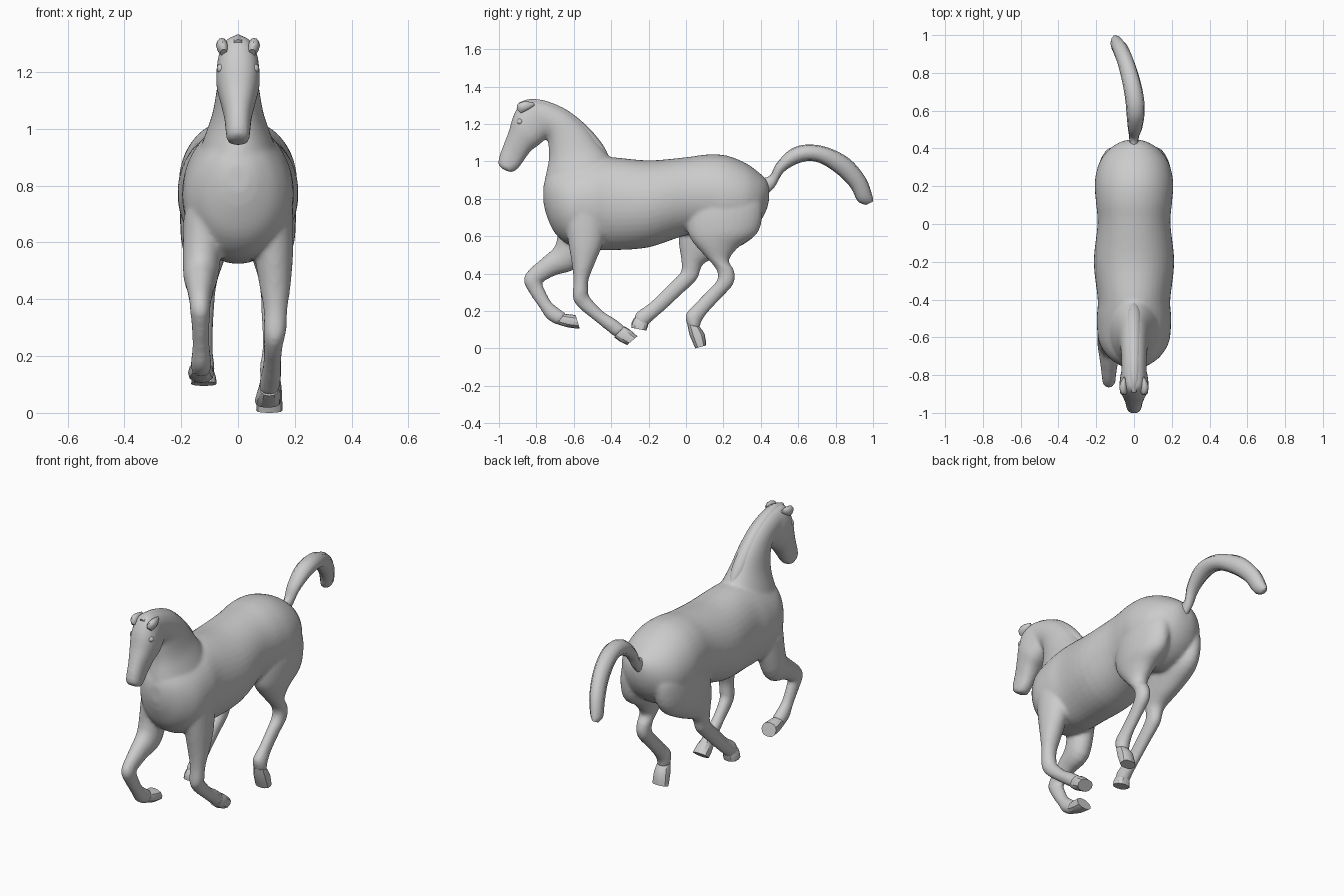
import bpy, bmesh, math
from mathutils import Vector


def spline(rows, steps):
    """Catmull-Rom interpolation between the section rows."""
    rows = [Vector(r) for r in rows]
    out = []
    for i in range(len(rows) - 1):
        p0, p1, p2 = rows[max(i - 1, 0)], rows[i], rows[i + 1]
        p3 = rows[min(i + 2, len(rows) - 1)]
        for k in range(steps):
            t = k / steps
            out.append(0.5 * (2 * p1 + (p2 - p0) * t + (2 * p0 - 5 * p1 + 4 * p2 - p3) * t * t
                              + (3 * p1 - p0 - 3 * p2 + p3) * t ** 3))
    return out + [rows[-1]]


def loft(bm, rows, segs=28, steps=4, power=2.0, groove=0.0):
    """Row: front/top point (y, z), back/bottom point (y, z), centre x, half width."""
    part = bmesh.new()
    rings = []
    for ay, az, by, bz, cx, hw in spline(rows, steps):
        ring = []
        for i in range(segs):
            a = 2 * math.pi * i / segs
            c, s = math.cos(a), math.sin(a)
            g = 1 - groove * (i % 2)
            c = math.copysign(abs(c) ** (2 / power), c) * g
            s = math.copysign(abs(s) ** (2 / power), s) * g
            ring.append(part.verts.new((cx + hw * s, (ay + by) / 2 + (ay - by) / 2 * c,
                                        (az + bz) / 2 + (az - bz) / 2 * c)))
        rings.append(ring)
    for r, q in zip(rings, rings[1:]):
        for i in range(segs):
            j = (i + 1) % segs
            part.faces.new((r[i], r[j], q[j], q[i]))
    part.faces.new(rings[0])
    part.faces.new(rings[-1])
    bmesh.ops.recalc_face_normals(part, faces=part.faces[:])
    tmp = bpy.data.meshes.new("section")
    part.to_mesh(tmp)
    part.free()
    bm.from_mesh(tmp)
    bpy.data.meshes.remove(tmp)


def finish(bm, name, angle=40):
    me = bpy.data.meshes.new(name)
    bm.to_mesh(me)
    bm.free()
    ob = bpy.data.objects.new(name, me)
    bpy.context.collection.objects.link(ob)
    bpy.ops.object.select_all(action='DESELECT')
    ob.select_set(True)
    bpy.context.view_layer.objects.active = ob
    bpy.ops.object.shade_smooth_by_angle(angle=math.radians(angle))
    return ob


torso = [(-.762, .87, -.762, .78, 0, .035), (-.745, .92, -.745, .71, 0, .08), (-.70, .96, -.70, .615, 0, .14),
         (-.62, .98, -.62, .55, 0, .187), (-.5, 1.01, -.5, .53, 0, .197), (-.4, 1.022, -.4, .525, 0, .192),
         (-.2, 1.005, -.2, .54, 0, .213), (0, 1.022, 0, .605, 0, .193), (.12, 1.037, .12, .61, 0, .202),
         (.22, 1.03, .22, .58, 0, .208), (.32, .99, .32, .61, 0, .186), (.39, .94, .39, .67, 0, .138),
         (.43, .9, .43, .74, 0, .08), (.445, .86, .445, .80, 0, .035)]
neck = [(-.74, .72, -.38, .80, 0, .175), (-.762, .82, -.36, .93, 0, .15), (-.755, .90, -.40, 1.01, 0, .123),
        (-.735, 1.0, -.46, 1.09, 0, .092),
        (-.735, 1.08, -.53, 1.18, 0, .076), (-.745, 1.13, -.63, 1.265, 0, .068),
        (-.78, 1.15, -.74, 1.315, 0, .066), (-.82, 1.17, -.83, 1.33, 0, .066)]
head = [(-.79, 1.325, -.72, 1.16, 0, .06), (-.87, 1.322, -.75, 1.12, 0, .072), (-.92, 1.25, -.79, 1.085, 0, .077),
        (-.948, 1.16, -.83, 1.055, 0, .064), (-.975, 1.09, -.87, 1.0, 0, .049),
        (-.997, 1.03, -.895, .965, 0, .044), (-1.003, .985, -.925, .943, 0, .039),
        (-.985, .962, -.945, .943, 0, .026)]
front_leg_right = [(-.66, .80, -.42, .78, .12, .072), (-.635, .60, -.44, .58, .125, .07),
                   (-.61, .45, -.485, .46, .13, .056), (-.602, .36, -.52, .37, .132, .042),
                   (-.605, .27, -.522, .31, .13, .04), (-.57, .215, -.515, .275, .125, .034),
                   (-.485, .145, -.445, .2, .12, .031), (-.42, .093, -.38, .158, .115, .036),
                   (-.375, .058, -.325, .115, .11, .037)]
front_leg_left = [(-.68, .72, -.50, .66, -.12, .072), (-.695, .56, -.57, .445, -.13, .064),
                  (-.76, .49, -.70, .39, -.132, .048), (-.84, .42, -.775, .35, -.133, .037),
                  (-.868, .365, -.772, .35, -.133, .036), (-.843, .305, -.765, .335, -.132, .032),
                  (-.782, .215, -.725, .255, -.13, .03), (-.742, .157, -.672, .208, -.13, .036),
                  (-.685, .123, -.64, .188, -.13, .036)]
hind_leg_right = [(.06, .87, .37, .87, .09, .085), (.01, .74, .41, .76, .106, .095), (.005, .64, .385, .62, .112, .09),
                  (.035, .57, .28, .54, .116, .07), (.105, .49, .23, .47, .118, .048),
                  (.163, .42, .258, .415, .12, .04), (.166, .365, .254, .345, .12, .038),
                  (.117, .31, .184, .265, .118, .032), (.05, .24, .12, .197, .117, .031),
                  (-.002, .18, .082, .143, .115, .038), (.01, .115, .075, .108, .115, .036)]
hind_leg_left = [(.06, .87, .37, .87, -.09, .085), (-.01, .74, .41, .76, -.106, .095), (-.035, .64, .375, .61, -.112, .09),
                 (-.04, .57, .24, .52, -.116, .07), (-.028, .49, .105, .46, -.118, .048),
                 (-.023, .43, .075, .415, -.12, .04), (-.038, .395, .057, .367, -.12, .037),
                 (-.107, .328, -.042, .272, -.12, .032), (-.194, .243, -.133, .188, -.12, .031),
                 (-.268, .188, -.193, .137, -.12, .038), (-.275, .145, -.208, .118, -.12, .036)]

# body, neck, head and limbs fused into one smooth skin
bm = bmesh.new()
loft(bm, torso, 40, power=2.05)
loft(bm, neck, 36)
loft(bm, head, power=2.3)
for leg in (front_leg_right, front_leg_left, hind_leg_right, hind_leg_left):
    loft(bm, leg)
body = finish(bm, "horse_body")
rem = body.modifiers.new("fuse", 'REMESH')
rem.mode = 'VOXEL'
rem.voxel_size = 0.01
rem.use_smooth_shade = True
smo = body.modifiers.new("soften", 'SMOOTH')
smo.factor = 0.5
smo.iterations = 6

# hooves: flared blocks with a flat sole
hooves = {
    "front_hoof_right": [(-.385, .06, -.33, .118, .11, .033), (-.35, .035, -.30, .10, .108, .042),
                         (-.315, .018, -.26, .065, .105, .046)],
    "front_hoof_left": [(-.69, .13, -.65, .185, -.13, .033), (-.63, .112, -.62, .182, -.13, .042),
                        (-.568, .105, -.59, .178, -.13, .046)],
    "hind_hoof_right": [(.008, .125, .073, .115, .115, .034), (.02, .07, .10, .075, .112, .043),
                        (.05, .0, .108, .016, .11, .046)],
    "hind_hoof_left": [(-.275, .165, -.20, .135, -.12, .034), (-.29, .14, -.205, .115, -.12, .042),
                       (-.292, .11, -.212, .095, -.12, .045)]}
for name, rows in hooves.items():
    bm = bmesh.new()
    loft(bm, rows, 12, 2, 2.3)
    finish(bm, name, 30)

# tail with ridged hair
bm = bmesh.new()
loft(bm, [(.41, .91, .43, .82, 0, .024), (.45, .925, .475, .865, 0, .026), (.485, .99, .52, .94, .005, .037),
          (.56, 1.065, .59, .985, .008, .047), (.65, 1.09, .66, 1.002, .004, .05),
          (.76, 1.073, .73, .985, -.012, .049), (.875, 1.013, .818, .925, -.04, .046),
          (.96, .912, .882, .857, -.07, .042), (.995, .82, .918, .787, -.092, .033),
          (1.0, .785, .962, .767, -.10, .014)], 24, 4, 2, .06)
finish(bm, "tail", 60)

# mane strip along the crest
bm = bmesh.new()
loft(bm, [(-.41, 1.022, -.46, .98, 0, .02), (-.447, 1.092, -.55, 1.03, 0, .044), (-.524, 1.183, -.61, 1.09, 0, .046),
          (-.63, 1.27, -.68, 1.17, 0, .043), (-.74, 1.32, -.75, 1.22, 0, .038),
          (-.83, 1.333, -.81, 1.25, 0, .032), (-.893, 1.315, -.86, 1.25, 0, .02)], 20, 4, 2, .04)
finish(bm, "mane", 60)

# ears laid back and eyes on both sides
for side, tag in ((1, "right"), (-1, "left")):
    bm = bmesh.new()
    loft(bm, [(-.905, 1.28, -.88, 1.255, side * .05, .012), (-.90, 1.306, -.86, 1.265, side * .055, .02),
              (-.865, 1.32, -.835, 1.28, side * .057, .018), (-.815, 1.315, -.81, 1.3, side * .052, .005)], 12, 3)
    finish(bm, "ear_" + tag)
    bm = bmesh.new()
    bmesh.ops.create_uvsphere(bm, u_segments=16, v_segments=10, radius=.017)
    bmesh.ops.translate(bm, verts=bm.verts[:], vec=(side * .058, -.888, 1.212))
    finish(bm, "eye_" + tag)
